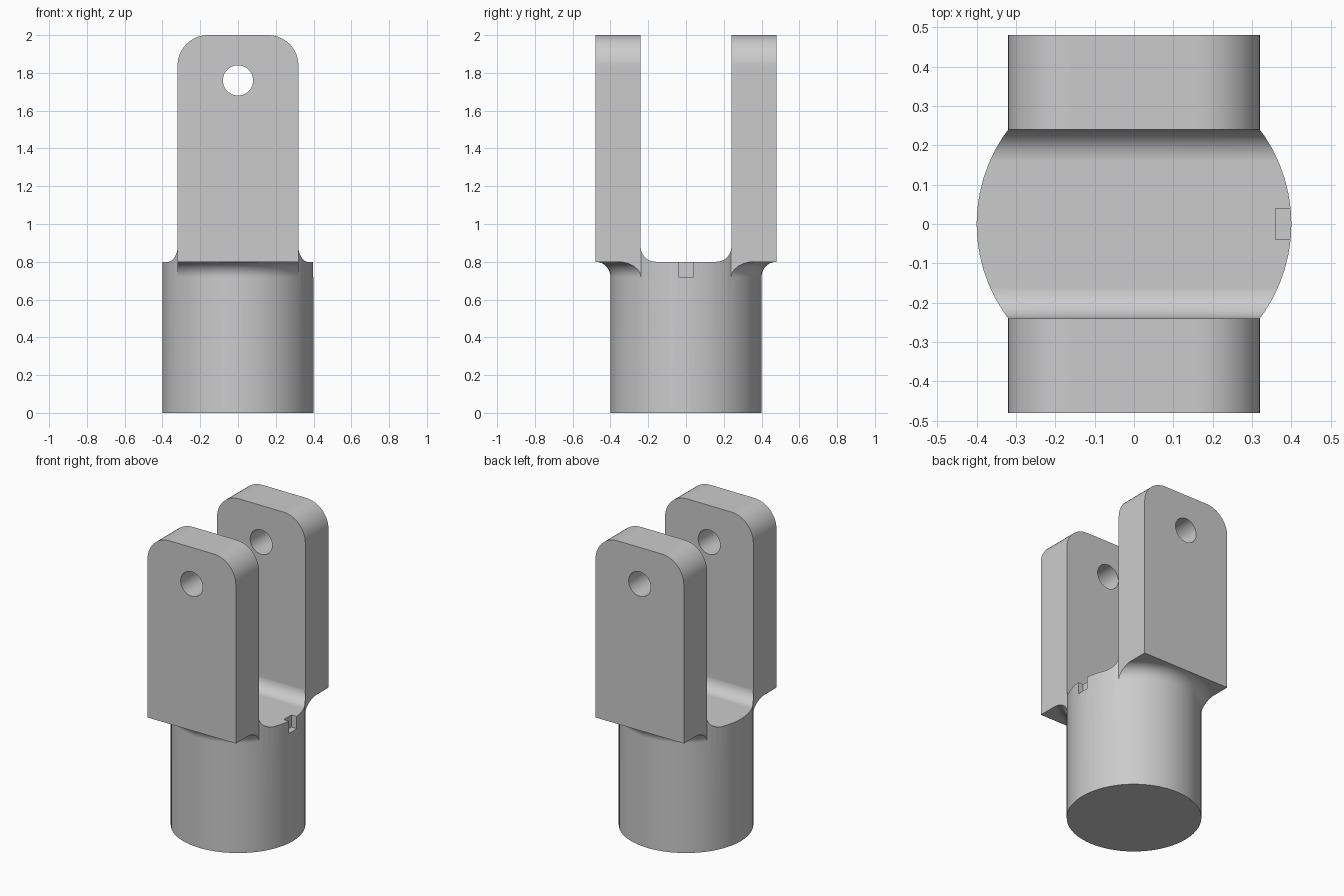
import bpy, bmesh, math
from mathutils import Matrix

cube = bpy.data.objects.get("Cube")
if cube:
    bpy.data.objects.remove(cube, do_unlink=True)

R, HALF_W, DEPTH, SLOT, SHOULDER, TOP = 0.4, 0.32, 0.48, 0.24, 0.8, 2.0
FILLET, CORNER, SEGS = 0.08, 0.16, 64

steel = bpy.data.materials.new("light grey steel")
steel.use_nodes = True
grey = (0.6, 0.6, 0.6, 1)
steel.diffuse_color = grey
steel.node_tree.nodes["Principled BSDF"].inputs["Base Color"].default_value = grey


def finish(name, bm):
    bmesh.ops.remove_doubles(bm, verts=bm.verts, dist=1e-6)
    bmesh.ops.recalc_face_normals(bm, faces=bm.faces)
    mesh = bpy.data.meshes.new(name)
    bm.to_mesh(mesh)
    bm.free()
    mesh.materials.append(steel)
    obj = bpy.data.objects.new(name, mesh)
    bpy.context.collection.objects.link(obj)
    return obj


def arc(cx, cz, r, start, end, steps=12):
    angles = [math.radians(start + (end - start) * i / steps) for i in range(steps + 1)]
    return [(cx + r * math.cos(a), cz + r * math.sin(a)) for a in angles]


def prism(name, profile, low, high, axis):
    """Extrude a (u, z) profile along x or y."""
    place = (lambda u, z, d: (d, u, z)) if axis == "x" else (lambda u, z, d: (u, d, z))
    bm = bmesh.new()
    face = bm.faces.new([bm.verts.new(place(u, z, low)) for u, z in profile])
    moved = bmesh.ops.extrude_face_region(bm, geom=[face])["geom"]
    bmesh.ops.translate(bm, verts=[v for v in moved if isinstance(v, bmesh.types.BMVert)],
                        vec=place(0, 0, high - low))
    return finish(name, bm)


def revolve(name, profile):
    """Turn an (r, z) outline that starts and ends on the z axis into a solid."""
    bm = bmesh.new()
    rings = []
    for r, z in profile:
        spots = [Matrix.Rotation(math.tau * i / SEGS, 3, "Z") for i in range(SEGS)]
        rings.append([bm.verts.new((m[0][0] * r, m[1][0] * r, z)) for m in spots])
    for a, b in zip(rings, rings[1:]):
        for i in range(SEGS):
            j = (i + 1) % SEGS
            bm.faces.new((a[i], a[j], b[j], b[i]))
    bm.faces.new(rings[0])
    bm.faces.new(rings[-1])
    return finish(name, bm)


def combine(obj, other, operation):
    mod = obj.modifiers.new(operation.lower(), "BOOLEAN")
    mod.operation, mod.object, mod.solver = operation, other, "EXACT"
    bpy.ops.object.select_all(action="DESELECT")
    bpy.context.view_layer.objects.active = obj
    obj.select_set(True)
    bpy.ops.object.modifier_apply(modifier=mod.name)
    bpy.data.objects.remove(other, do_unlink=True)


# Fork block with rounded upper corners, before the slot is cut
inset = HALF_W - CORNER
outline = [(-HALF_W, 0.6), (HALF_W, 0.6)]
outline += arc(inset, TOP - CORNER, CORNER, 0, 90)
outline += arc(-inset, TOP - CORNER, CORNER, 90, 180)
fork = prism("clevis_fork", outline, -DEPTH, DEPTH, "y")

# Flared underside that blends the arms into the round shank
flare = [(0.3, SHOULDER - FILLET)]
flare += arc(R + FILLET, SHOULDER - FILLET, FILLET, 180, 90)
flare += [(0.8, SHOULDER), (0.8, TOP + 0.2), (0.3, TOP + 0.2)]
combine(fork, revolve("flare_limit", flare), "INTERSECT")

# Round shank
combine(fork, revolve("shank", [(R, 0), (R, SHOULDER + FILLET)]), "UNION")

# Slot between the arms, with a filleted floor
slot = [(-SLOT, TOP + 0.2)]
slot += arc(-SLOT + FILLET, SHOULDER + FILLET, FILLET, 180, 270)
slot += arc(SLOT - FILLET, SHOULDER + FILLET, FILLET, 270, 360)
slot += [(SLOT, TOP + 0.2)]
combine(fork, prism("slot_cutter", slot, -1, 1, "x"), "DIFFERENCE")

# Pin hole through both arms
hole = arc(0, 1.76, 0.08, 0, 360, 48)[:-1]
combine(fork, prism("hole_cutter", hole, -1, 1, "y"), "DIFFERENCE")

# Small key notch in the left rim of the shank
notch = [(-0.04, 0.72), (0.04, 0.72), (0.04, 0.9), (-0.04, 0.9)]
combine(fork, prism("notch_cutter", notch, 0.36, 0.5, "x"), "DIFFERENCE")

# Smooth curved surfaces while keeping flats and edges crisp
bpy.ops.object.shade_smooth_by_angle(angle=math.radians(20))
weighted = fork.modifiers.new("weighted_normals", "WEIGHTED_NORMAL")
weighted.keep_sharp = True
